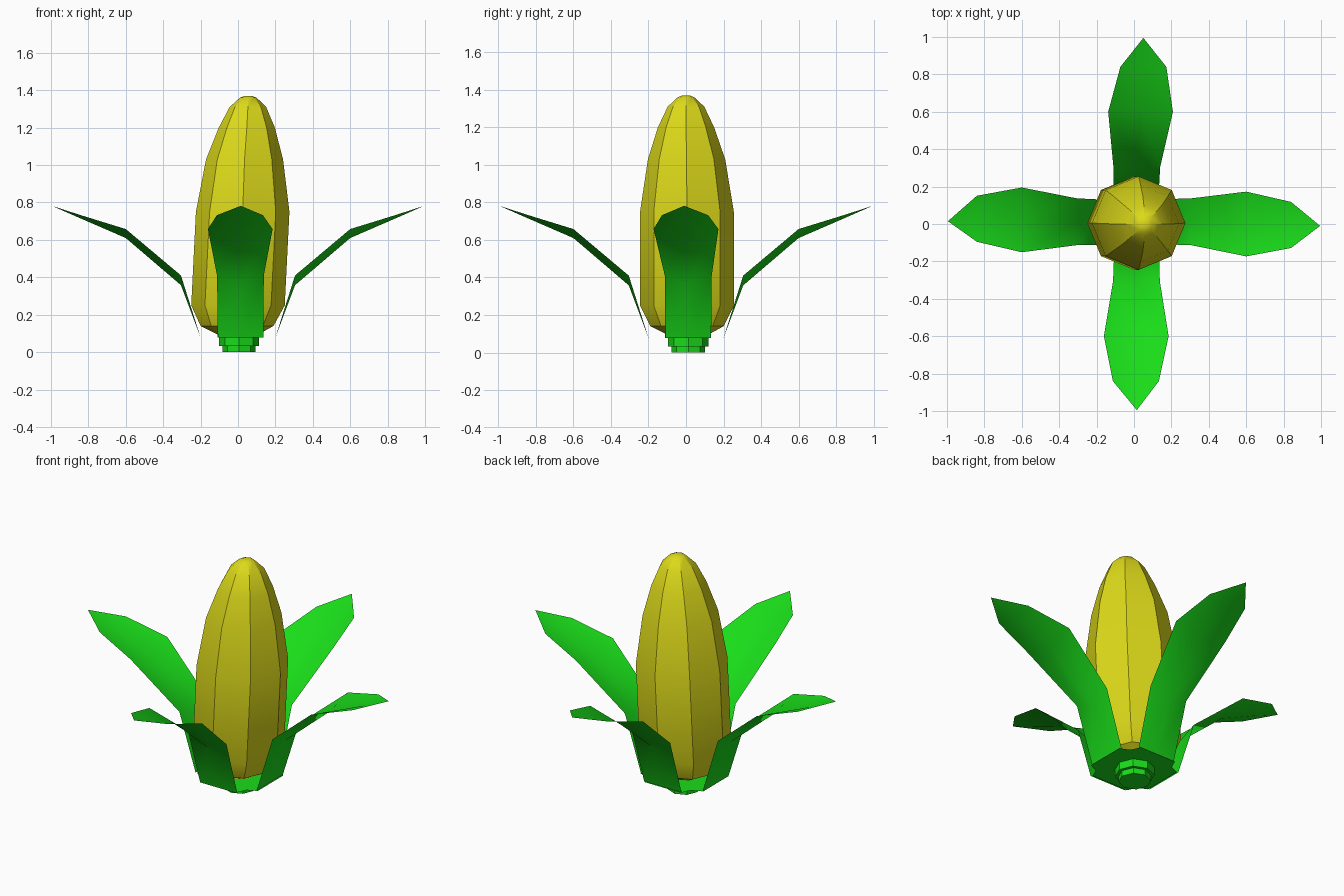
import bpy
from math import cos, sin, tau, radians

if "Cube" in bpy.data.objects:
    bpy.data.objects.remove(bpy.data.objects["Cube"])


def material(name, rgb):
    m = bpy.data.materials.new(name)
    m.diffuse_color = (*rgb, 1)
    m.use_nodes = True
    m.node_tree.nodes["Principled BSDF"].inputs["Base Color"].default_value = m.diffuse_color
    return m


YELLOW = material("kernel_yellow", (0.72, 0.70, 0.01))
GREEN = material("husk_green", (0.01, 0.72, 0.01))


def make(name, verts, faces, mat, angle=None):
    me = bpy.data.meshes.new(name)
    me.from_pydata(verts, [], faces)
    me.materials.append(mat)
    ob = bpy.data.objects.new(name, me)
    bpy.context.collection.objects.link(ob)
    if angle is not None:
        bpy.ops.object.select_all(action='DESELECT')
        ob.select_set(True)
        bpy.context.view_layer.objects.active = ob
        bpy.ops.object.shade_smooth_by_angle(angle=radians(angle))
    return ob


def lathe(name, rings, mat, angle=None, n=8):
    """Closed solid through n-sided rings given as (z, centre x, centre y, radius)."""
    verts = [(cx + r * cos(tau * i / n), cy + r * sin(tau * i / n), z)
             for z, cx, cy, r in rings for i in range(n)]
    faces = [(k * n + i, k * n + (i + 1) % n, (k + 1) * n + (i + 1) % n, (k + 1) * n + i)
             for k in range(len(rings) - 1) for i in range(n)]
    last = (len(rings) - 1) * n
    faces += [tuple(reversed(range(n))), tuple(range(last, last + n))]
    return make(name, verts, faces, mat, angle)


# Cob: tapered octagonal ear, leaning slightly to +x
lathe("cob", [(0.09, 0, 0.01, 0.10), (0.14, -0.005, 0.005, 0.195),
              (0.25, 0, 0.005, 0.25), (0.75, 0.025, 0.005, 0.25),
              (1.03, 0.035, 0.003, 0.206), (1.20, 0.047, 0, 0.15),
              (1.31, 0.053, 0, 0.098), (1.36, 0.055, 0, 0.045),
              (1.37, 0.055, 0, 0.02)], YELLOW, 30)

# Stem: two stacked octagonal steps
lathe("stem", [(0, 0.005, 0.012, 0.088), (0.033, 0.005, 0.012, 0.088),
               (0.033, 0.005, 0.012, 0.107), (0.078, 0.005, 0.012, 0.107)], GREEN)

# Husk base: flat plate joining the leaf roots, notched at its corners
plate = []
for q in range(4):
    c, s = round(cos(tau * q / 4)), round(sin(tau * q / 4))
    for x, y in ((0.2, -0.12), (0.2, 0.12), (0.145, 0.145)):
        plate.append((x * c - y * s + 0.008, x * s + y * c + 0.008, 0.078))
plate.append((0, 0, 0.078))
make("husk_base", plate, [(12, i, (i + 1) % 12) for i in range(12)], GREEN)

# Leaves: troughed strips (reach, edge height, keel height, half width)
SECTIONS = [(0.20, 0.078, 0.078, 0.122), (0.305, 0.41, 0.358, 0.125),
            (0.60, 0.658, 0.61, 0.173), (0.84, 0.732, 0.714, 0.123)]


def leaf(name, dx, dy, shifts):
    """Leaf along (dx, dy); shifts move each section sideways in world axes."""
    sx, sy = -dy, dx

    def point(r, side, shift, z):
        return (dx * r + sx * side + abs(sx) * shift,
                dy * r + sy * side + abs(sy) * shift, z)

    verts = []
    for (r, ze, zk, w), sh in zip(SECTIONS, shifts):
        verts += [point(r, -w, sh, ze), point(r, 0, sh, zk), point(r, w, sh, ze)]
    verts.append(point(0.995, 0, shifts[-1], 0.782))
    faces = [(3 * k + j, 3 * k + 3 + j, 3 * k + 4 + j, 3 * k + 1 + j)
             for k in range(3) for j in range(2)]
    faces += [(9, 12, 10), (10, 12, 11)]
    make(name, verts, faces, GREEN, 180)


leaf("leaf_right", 1, 0, (0.012, 0.012, 0.0, -0.005, -0.01))
leaf("leaf_left", -1, 0, (0.01, 0.012, 0.022, 0.028, 0.015))
leaf("leaf_back", 0, 1, (0.012, 0.015, 0.035, 0.05, 0.05))
leaf("leaf_front", 0, -1, (0.014, 0.013, 0.012, 0.01, 0.015))
